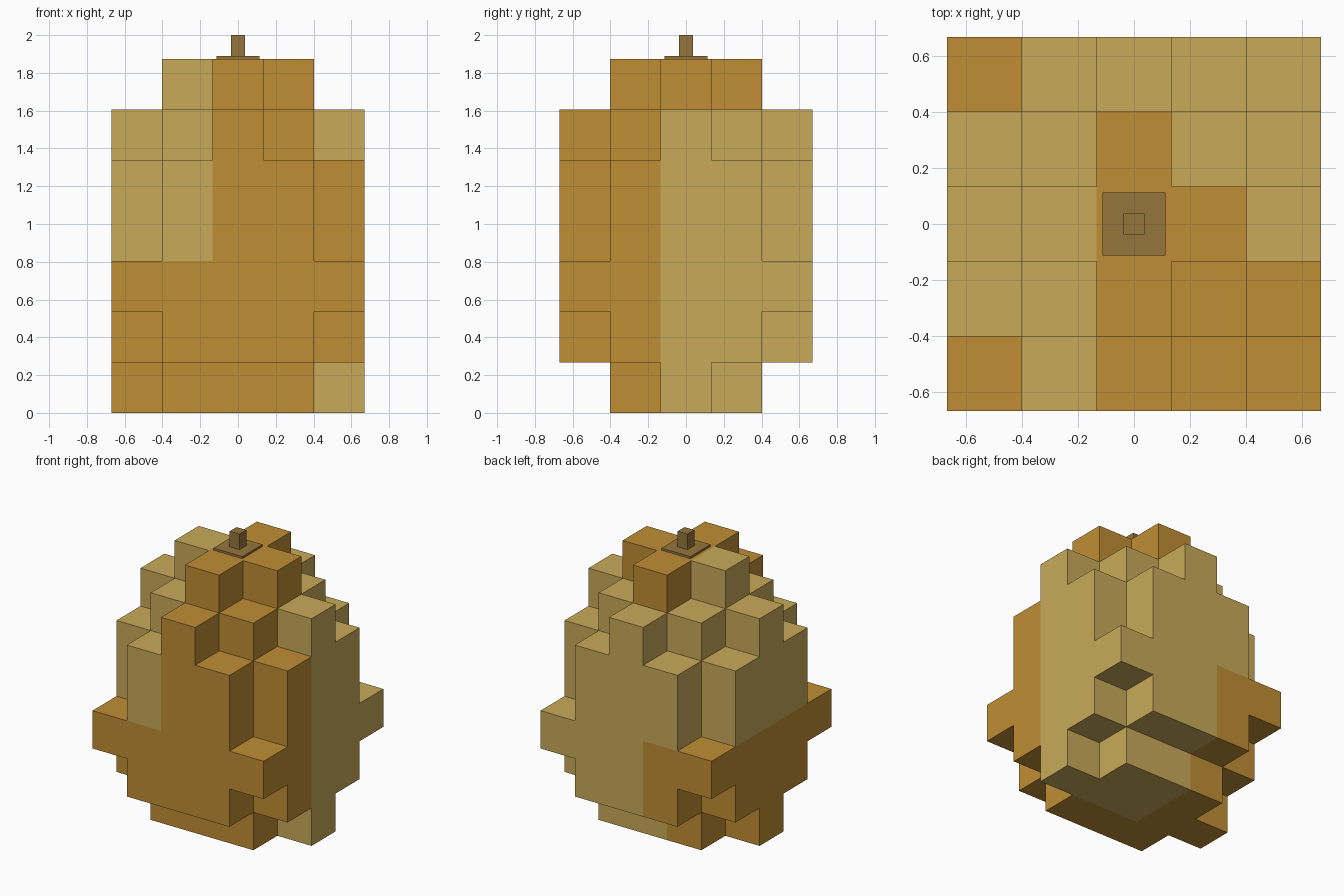
import bpy, bmesh
from mathutils import Vector

if "Cube" in bpy.data.objects:
    bpy.data.objects.remove(bpy.data.objects["Cube"])

CELL = 0.2678
TOP = CELL * 7


def material(name, rgb):
    m = bpy.data.materials.new(name)
    m.diffuse_color = (*rgb, 1.0)
    m.use_nodes = True
    m.node_tree.nodes["Principled BSDF"].inputs["Base Color"].default_value = m.diffuse_color
    return m


orange = material("orange_ochre", (0.527, 0.270, 0.034))
tan = material("pale_tan", (0.578, 0.402, 0.098))
brown = material("stem_brown", (0.305, 0.181, 0.045))

# Stepped body: widest diamond reach allowed on each layer, bottom to top
REACH = [2, 3, 4, 3, 3, 2, 1]


def filled(x, y, z):
    if not (0 <= x < 5 and 0 <= y < 5 and 0 <= z < 7):
        return False
    if z == 0 and abs(y - 2) > 1:      # base is narrower front to back
        return False
    return abs(x - 2) + abs(y - 2) <= REACH[z]


def colour(x, y, z):
    """0 = orange, 1 = tan, chosen per block region"""
    if x <= 1:
        return 1 if z >= 3 else 0
    return 1 if y >= 2 and z < 6 else 0


def build_body():
    bm = bmesh.new()
    for z in range(7):
        for y in range(5):
            for x in range(5):
                if not filled(x, y, z):
                    continue
                centre = Vector((x - 2, y - 2, z + 0.5))
                for axis in range(3):
                    for sign in (-1, 1):
                        n = Vector((0, 0, 0))
                        n[axis] = sign
                        if filled(x + int(n.x), y + int(n.y), z + int(n.z)):
                            continue
                        # outer face of this block
                        u = Vector((0, 0, 0))
                        u[(axis + 1) % 3] = 1
                        v = n.cross(u)
                        corners = [centre + (n + a * u + b * v) / 2
                                   for a, b in ((-1, -1), (1, -1), (1, 1), (-1, 1))]
                        f = bm.faces.new([bm.verts.new(c * CELL) for c in corners])
                        f.material_index = colour(x, y, z)
    bmesh.ops.remove_doubles(bm, verts=bm.verts, dist=0.001)
    mesh = bpy.data.meshes.new("body")
    bm.to_mesh(mesh)
    bm.free()
    mesh.materials.append(orange)
    mesh.materials.append(tan)
    bpy.context.collection.objects.link(bpy.data.objects.new("body", mesh))


def box(name, width, z0, z1, mat):
    bpy.ops.mesh.primitive_cube_add(size=1, location=(0, 0, (z0 + z1) / 2))
    ob = bpy.context.object
    ob.name = name
    ob.scale = (width, width, z1 - z0)
    ob.data.materials.append(mat)


build_body()
# Stem with its flat base plate
box("stem_plate", 0.226, TOP, TOP + 0.015, brown)
box("stem", 0.076, TOP + 0.015, 2.0, brown)
